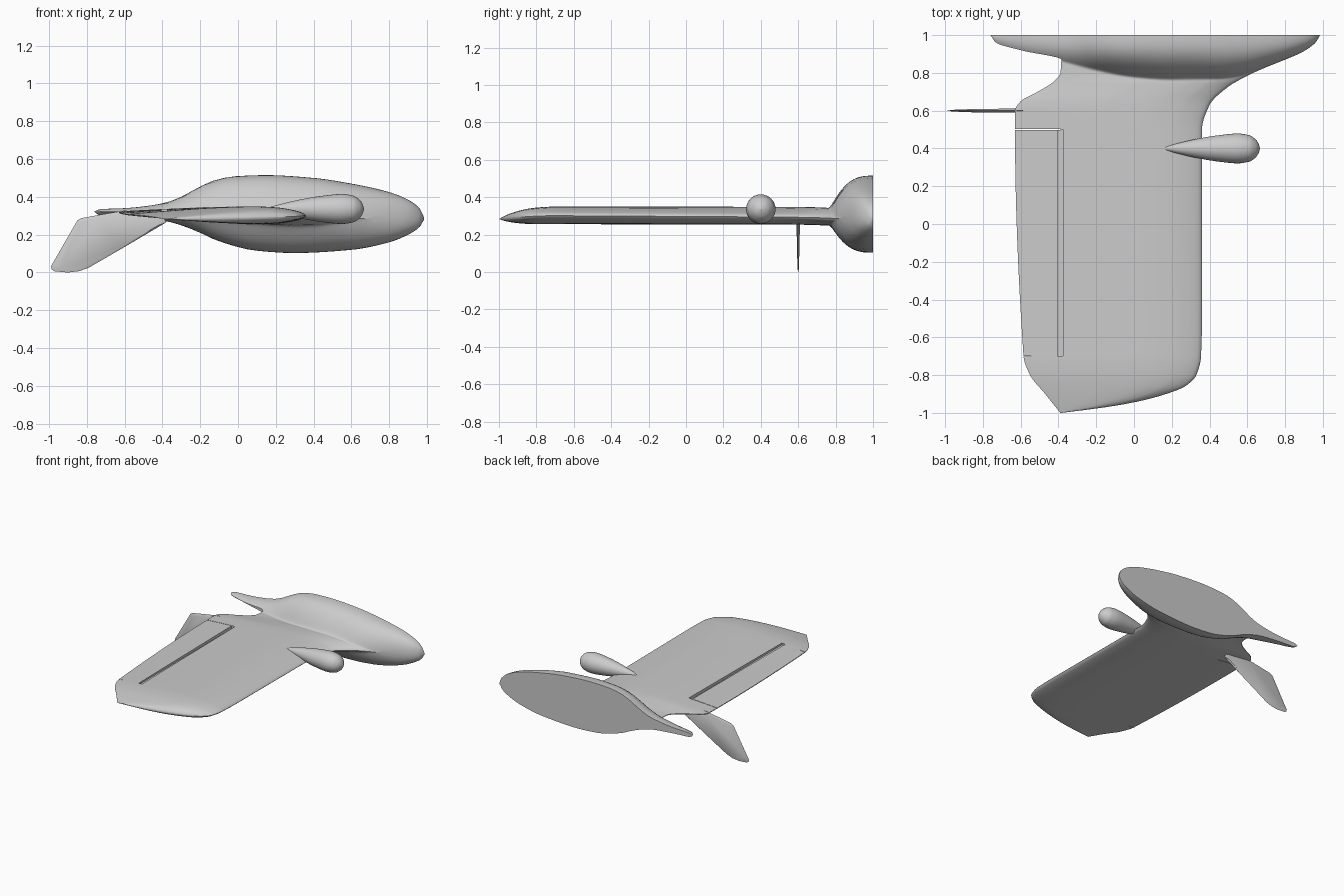
import bpy
import bmesh
import math
from mathutils import Vector

if "Cube" in bpy.data.objects:
    bpy.data.objects.remove(bpy.data.objects["Cube"], do_unlink=True)

grey = bpy.data.materials.new("plain grey")
grey.use_nodes = True
COLOUR = (0.6, 0.6, 0.6, 1)
grey.diffuse_color = COLOUR
grey.node_tree.nodes["Principled BSDF"].inputs["Base Color"].default_value = COLOUR


def curve(points):
    """Monotone cubic interpolation through (position, value) points."""
    points = sorted(points)
    slopes = [(b[1] - a[1]) / (b[0] - a[0]) for a, b in zip(points, points[1:])]
    tangents = [slopes[0]]
    for a, b in zip(slopes, slopes[1:]):
        tangents.append(2 * a * b / (a + b) if a * b > 0 else 0)
    tangents.append(slopes[-1])

    def value(p):
        p = min(max(p, points[0][0]), points[-1][0])
        i = 0
        while i < len(slopes) - 1 and p > points[i + 1][0]:
            i += 1
        (p0, v0), (p1, v1) = points[i], points[i + 1]
        w = p1 - p0
        t = (p - p0) / w
        left = v0 * (1 + 2 * t) + tangents[i] * w * t
        right = v1 * (3 - 2 * t) + tangents[i + 1] * w * (t - 1)
        return left * (1 - t) ** 2 + right * t * t
    return value


def clamp(v):
    return min(max(v, 0), 1)


def finish(name, bm, smooth=True):
    bmesh.ops.recalc_face_normals(bm, faces=bm.faces)
    mesh = bpy.data.meshes.new(name)
    bm.to_mesh(mesh)
    bm.free()
    mesh.materials.append(grey)
    ob = bpy.data.objects.new(name, mesh)
    bpy.context.collection.objects.link(ob)
    if smooth:
        shade(ob)
    return ob


def shade(ob):
    bpy.ops.object.select_all(action="DESELECT")
    ob.select_set(True)
    bpy.context.view_layer.objects.active = ob
    bpy.ops.object.shade_smooth_by_angle(angle=math.radians(35))


def loft(name, rings):
    """Skin closed rings of equal length and cap both ends."""
    bm = bmesh.new()
    rows = [[bm.verts.new(p) for p in ring] for ring in rings]
    for a, b in zip(rows, rows[1:]):
        for i in range(len(a)):
            j = (i + 1) % len(a)
            bm.faces.new((a[i], a[j], b[j], b[i]))
    bm.faces.new(rows[0])
    bm.faces.new(rows[-1])
    return finish(name, bm)


def box(bm, low, high):
    made = bmesh.ops.create_cube(bm, size=1)["verts"]
    for v in made:
        v.co = Vector([lo + (c + 0.5) * (hi - lo) for c, lo, hi in zip(v.co, low, high)])


# Planform edges along the span
leading = curve([(-1, -0.385), (-0.97, -0.15), (-0.94, 0.02), (-0.9, 0.17), (-0.86, 0.27),
                 (-0.8, 0.33), (-0.7, 0.355), (-0.5, 0.36), (0.5, 0.36), (0.63, 0.4),
                 (0.72, 0.49), (0.785, 0.6), (0.83, 0.7), (0.87, 0.8), (0.915, 0.9),
                 (0.96, 0.96), (1, 0.985)])
trailing = curve([(-1, -0.39), (-0.9, -0.47), (-0.8, -0.55), (-0.7, -0.585), (0.5, -0.63),
                  (0.6, -0.63), (0.65, -0.6), (0.7, -0.51), (0.75, -0.43), (0.8, -0.39),
                  (0.87, -0.385), (0.92, -0.6), (0.96, -0.73), (1, -0.76)])

# Body side profile and half width along its length
body_top = curve([(0.985, 0.29), (0.96, 0.34), (0.9, 0.385), (0.8, 0.425), (0.6, 0.47),
                  (0.4, 0.5), (0.15, 0.515), (0, 0.51), (-0.1, 0.495), (-0.2, 0.455),
                  (-0.3, 0.4), (-0.4, 0.365), (-0.6, 0.34), (-0.73, 0.335), (-0.76, 0.32)])
body_low = curve([(0.985, 0.285), (0.96, 0.24), (0.9, 0.2), (0.8, 0.16), (0.6, 0.12),
                  (0.3, 0.103), (0.1, 0.115), (-0.1, 0.165), (-0.2, 0.21), (-0.3, 0.25),
                  (-0.4, 0.275), (-0.6, 0.295), (-0.73, 0.303), (-0.76, 0.32)])
body_width = curve([(0.985, 0.002), (0.96, 0.04), (0.9, 0.085), (0.8, 0.13), (0.7, 0.17),
                    (0.6, 0.205), (0.45, 0.235), (0.2, 0.245), (0, 0.23), (-0.2, 0.19),
                    (-0.4, 0.135), (-0.6, 0.08), (-0.73, 0.04), (-0.76, 0.002)])
# Half thickness of the wing section, from front to back
section = curve([(0, 0), (0.01, 0.22), (0.03, 0.4), (0.08, 0.66), (0.16, 0.9), (0.28, 1),
                 (0.5, 0.85), (0.75, 0.5), (0.95, 0.16), (1, 0.06)])


def wing_ring(y, count=44):
    front, back = leading(y), trailing(y)
    chord = front - back
    thick = min(0.05 * chord, 0.047) * (1 - 0.7 * clamp((y - 0.75) / 0.25))
    slope = 0.005 + 0.022 * clamp((y + 0.7) / 1.3)
    middle = 0.303 - 0.022 * clamp((-0.7 - y) / 0.3) ** 2
    upper, lower = [], []
    for i in range(count + 1):
        f = (1 - math.cos(math.pi * i / count)) / 2
        x = front - chord * f
        centre = middle - slope * x
        wing = thick * section(f)
        u = clamp((1 - y) / body_width(x))
        power = 1 - 0.5 * clamp((x - 0.3) / 0.5)
        swell = (1 - u ** 2.8) ** power
        up = max(body_top(x) - centre, 0) * swell
        down = max(centre - body_low(x), 0) * swell
        upper.append((x, y, centre + (up ** 2.5 + wing ** 2.5) ** 0.4))
        lower.append((x, y, centre - (down ** 2.5 + wing ** 2.5) ** 0.4))
    return upper + lower[:0:-1]


def span(start, end, steps):
    return [start + (end - start) * i / steps for i in range(steps)]


stations = span(-1, -0.7, 20) + span(-0.7, 0.5, 10) + span(0.5, 0.74, 16) + span(0.74, 1, 44) + [1]
wing = loft("wing_and_body", [wing_ring(y) for y in stations])

# Flap hinge groove and the slits at the flap ends
bm = bmesh.new()
box(bm, (-0.406, -0.7, 0.312), (-0.376, 0.5, 0.5))
box(bm, (-0.7, 0.498, 0.2), (-0.39, 0.502, 0.5))
box(bm, (-0.7, -0.702, 0.2), (-0.545, -0.698, 0.5))
cutter = finish("flap_cutter", bm, False)
cutter.hide_render = True
cut = wing.modifiers.new("flap gaps", "BOOLEAN")
cut.operation = "DIFFERENCE"
cut.solver = "EXACT"
cut.use_self = True
cut.object = cutter
bpy.ops.object.select_all(action="DESELECT")
bpy.context.view_layer.objects.active = wing
wing.select_set(True)
bpy.ops.object.modifier_apply(modifier=cut.name)
bpy.data.objects.remove(cutter, do_unlink=True)
shade(wing)

# Teardrop pod on the leading edge
pod_radius = curve([(0.14, 0.002), (0.25, 0.032), (0.35, 0.054), (0.45, 0.07), (0.55, 0.079),
                    (0.61, 0.07), (0.645, 0.047), (0.66, 0.024), (0.667, 0.002)])
pod = []
for i in range(41):
    x = 0.14 + 0.527 * math.sin(math.pi / 2 * i / 40)
    r = pod_radius(x)
    turns = [math.tau * k / 32 for k in range(32)]
    pod.append([(x, 0.4 + r * math.cos(a), 0.336 + r * math.sin(a)) for a in turns])
loft("leading_edge_pod", pod)

# Swept fin hanging below the trailing edge
outline = [(-0.985, 0.015), (-0.97, 0.006), (-0.9, 0), (-0.84, 0.007), (-0.79, 0.025),
           (-0.6, 0.135), (-0.38, 0.265), (-0.4, 0.305), (-0.6, 0.328), (-0.75, 0.302),
           (-0.83, 0.287), (-0.85, 0.275), (-0.99, 0.032)]
bm = bmesh.new()
mid = [bm.verts.new((x, 0.6, z)) for x, z in outline]
for side in (-1, 1):
    inner = [bm.verts.new((x * 0.88 - 0.085, 0.6 + side * (0.004 + 0.02 * z), z * 0.88 + 0.018))
             for x, z in outline]
    for i in range(len(mid)):
        j = (i + 1) % len(mid)
        bm.faces.new((mid[i], mid[j], inner[j], inner[i]))
    bm.faces.new(inner)
finish("lower_fin", bm)
